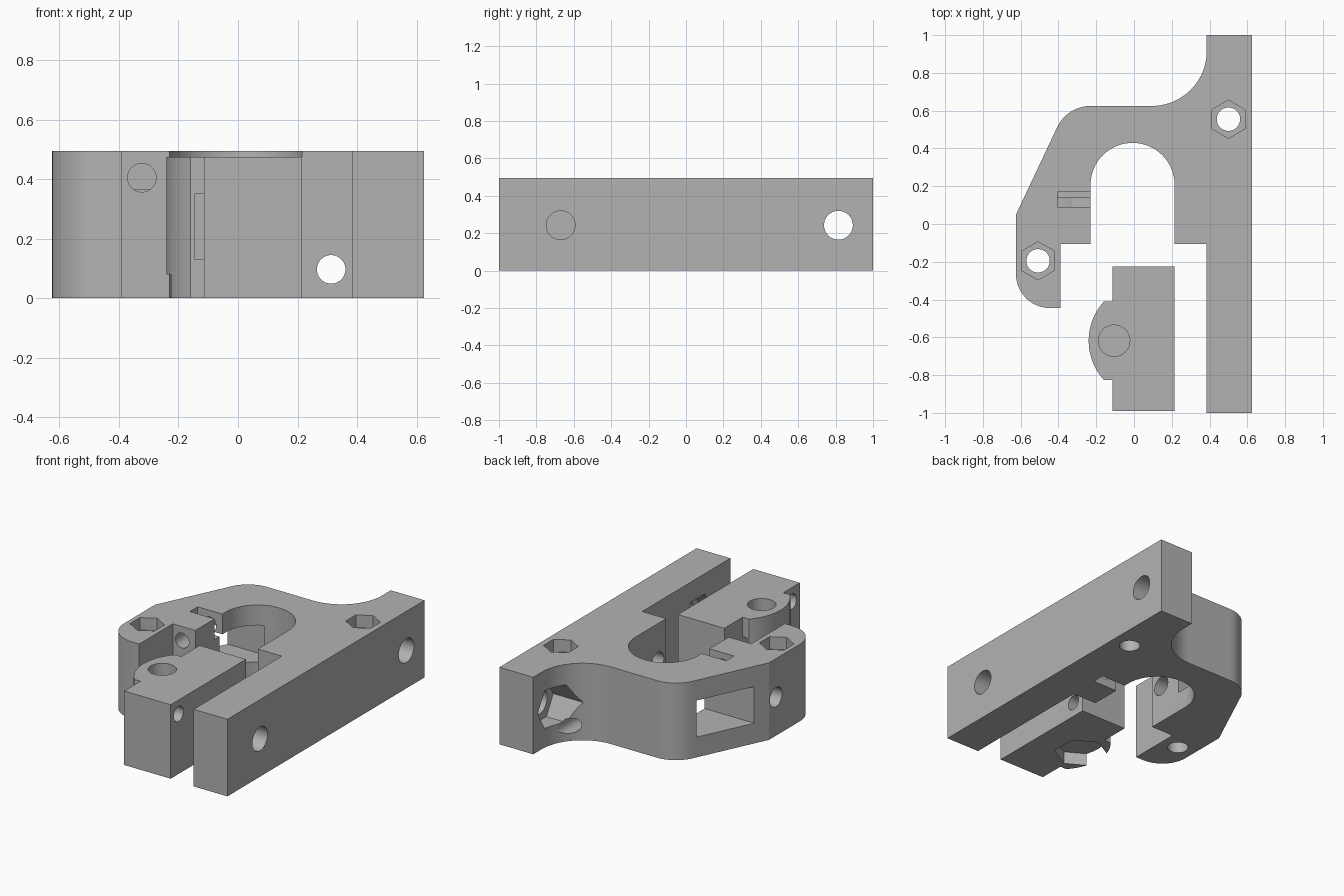
import bpy, bmesh
from math import pi, cos, sin, radians
from mathutils import Matrix, Vector

default = bpy.data.objects.get("Cube")
if default:
    bpy.data.objects.remove(default, do_unlink=True)

H = 0.495          # bracket height
BLOCK_H = 0.475    # sliding block height
MID = H / 2

grey = bpy.data.materials.new("plain grey")
grey.use_nodes = True
grey.diffuse_color = (0.45, 0.45, 0.45, 1)
grey.node_tree.nodes["Principled BSDF"].inputs["Base Color"].default_value = (0.45, 0.45, 0.45, 1)


def make_object(name, bm):
    bmesh.ops.recalc_face_normals(bm, faces=bm.faces)
    mesh = bpy.data.meshes.new(name)
    bm.to_mesh(mesh)
    bm.free()
    mesh.materials.append(grey)
    obj = bpy.data.objects.new(name, mesh)
    bpy.context.collection.objects.link(obj)
    return obj


def arc(cx, cy, r, start, end, steps=20):
    angles = [radians(start + (end - start) * i / steps) for i in range(steps + 1)]
    return [(cx + r * cos(a), cy + r * sin(a)) for a in angles]


def extrude_profile(name, points, height):
    bm = bmesh.new()
    face = bm.faces.new([bm.verts.new((x, y, 0)) for x, y in points])
    top = bmesh.ops.extrude_face_region(bm, geom=[face])["geom"]
    bmesh.ops.translate(bm, verts=[v for v in top if isinstance(v, bmesh.types.BMVert)],
                        vec=(0, 0, height))
    return make_object(name, bm)


def prism(axis, start, end, u, v, r, sides=40):
    """Round or hexagonal cutter along an axis; u, v are the other two coordinates."""
    bm = bmesh.new()
    bmesh.ops.create_cone(bm, cap_ends=True, segments=sides, radius1=r, radius2=r,
                          depth=end - start)
    mid = (start + end) / 2
    if axis == "x":
        turn, pos = Matrix.Rotation(pi / 2, 4, "Y"), (mid, u, v)
    elif axis == "y":
        turn, pos = Matrix.Rotation(pi / 2, 4, "X"), (u, mid, v)
    else:
        turn, pos = Matrix.Identity(4), (u, v, mid)
    bm.transform(Matrix.Translation(pos) @ turn)
    return make_object("cutter", bm)


def box(x0, x1, y0, y1, z0, z1):
    bm = bmesh.new()
    bmesh.ops.create_cube(bm, size=1)
    size = Matrix.Diagonal((x1 - x0, y1 - y0, z1 - z0, 1))
    bm.transform(Matrix.Translation(((x0 + x1) / 2, (y0 + y1) / 2, (z0 + z1) / 2)) @ size)
    return make_object("cutter", bm)


def carve(obj, cutters):
    bpy.context.view_layer.objects.active = obj
    for cutter in cutters:
        cutter.hide_render = True
        mod = obj.modifiers.new("cut", "BOOLEAN")
        mod.operation, mod.solver, mod.object = "DIFFERENCE", "EXACT", cutter
        bpy.ops.object.modifier_apply(modifier=mod.name)
        bpy.data.objects.remove(cutter, do_unlink=True)
    bpy.ops.object.select_all(action="DESELECT")
    obj.select_set(True)
    bpy.ops.object.shade_smooth_by_angle(angle=radians(25))


# Bracket: long bar, filleted bridge, sloping arm and U-shaped opening
outline = [(0.625, -1), (0.625, 1), (0.385, 1)]
outline += arc(0.095, 0.915, 0.29, 0, -90)
outline += arc(-0.23, 0.43, 0.195, 90, 155, 12)
outline += [(-0.625, 0.05)]
outline += arc(-0.445, -0.265, 0.18, 180, 270, 12)
outline += [(-0.39, -0.445), (-0.39, -0.105), (-0.23, -0.105)]
outline += arc(-0.0075, 0.207, 0.2225, 180, 0, 32)
outline += [(0.215, -0.105), (0.385, -0.105), (0.385, -1)]
bracket = extrude_profile("bracket", outline, H)

cuts = []
# Vertical bolt holes with hexagonal pockets on top
for x, y in ((0.5, 0.555), (-0.508, -0.195)):
    cuts += [prism("z", -0.1, 0.6, x, y, 0.062), prism("z", H - 0.08, 0.6, x, y, 0.101, 6)]
# Bar mounting holes with nut pockets on the inner side
for y in (0.815, -0.67):
    cuts += [prism("x", 0.3, 0.7, y, 0.243, 0.077), prism("x", 0.2, 0.47, y, 0.243, 0.14, 6)]
# Bearing seat and axle hole through both sides
cuts += [prism("x", 0.465, 0.7, -0.02, MID, 0.245, 64),
         prism("x", -0.7, 0.6, -0.02, MID, 0.062)]
# Lengthwise adjustment holes and their nut slots
cuts += [prism("y", -0.2, 0.25, -0.323, 0.405, 0.048),
         prism("y", -0.2, 0.9, 0.313, 0.097, 0.048),
         box(-0.405, -0.2, 0.09, 0.17, 0.362, 0.6),
         box(0.2, 0.39, 0.09, 0.17, -0.1, 0.13)]
# Window through the sloping arm
cuts.append(box(-0.7, -0.1, 0.14, 0.49, 0.13, 0.365))
carve(bracket, cuts)

# Sliding block with a rounded pad on its inner side
pad = arc(0.068, -0.618, 0.308, 137.8, 222.2, 24)
block_outline = [(0.215, -0.99), (0.215, -0.225), (-0.115, -0.225), (-0.115, pad[0][1])]
block_outline += pad + [(-0.115, pad[-1][1]), (-0.115, -0.99)]
block = extrude_profile("sliding_block", block_outline, BLOCK_H)
carve(block, [
    prism("z", 0.09, 0.6, -0.105, -0.618, 0.083),
    prism("z", -0.1, 0.08, -0.105, -0.618, 0.163, 6),
    prism("x", -0.3, 0.3, -0.91, 0.385, 0.048),
    prism("x", -0.3, 0.3, -0.31, 0.095, 0.048),
    box(-0.145, -0.115, -0.9, -0.35, 0.13, 0.35),
])
